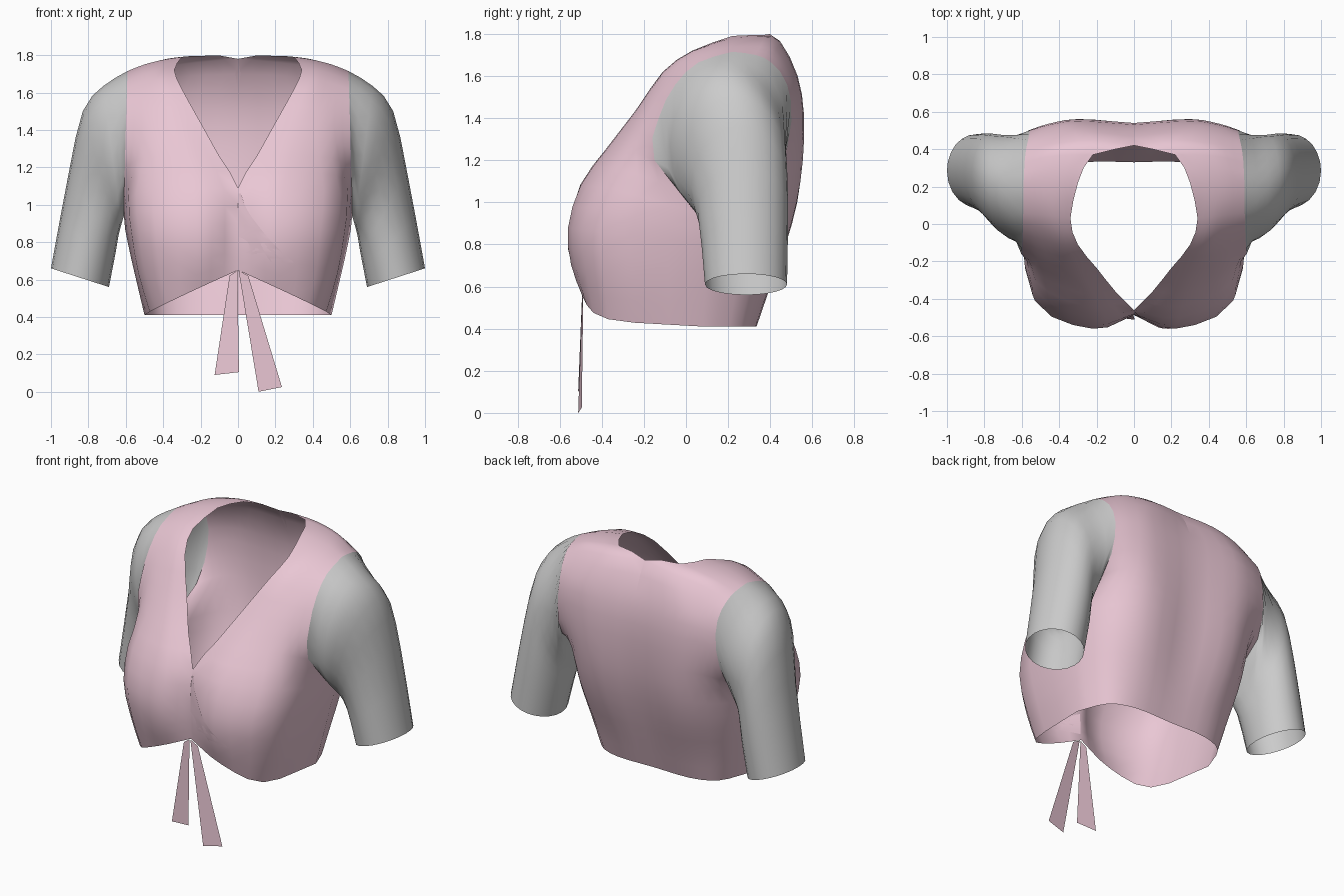
import bpy, bmesh, math
from mathutils import Vector
from mathutils.bvhtree import BVHTree

if "Cube" in bpy.data.objects:
    bpy.data.objects.remove(bpy.data.objects["Cube"])

pink = bpy.data.materials.new("pink_cloth")
pink.diffuse_color = (0.82, 0.57, 0.66, 1)
pink.use_nodes = True
pink.node_tree.nodes["Principled BSDF"].inputs["Base Color"].default_value = pink.diffuse_color


def spline(points, k):
    """Catmull-Rom through the points, k steps per span."""
    p = [Vector(q) for q in points]
    p = [2 * p[0] - p[1]] + p + [2 * p[-1] - p[-2]]
    out = []
    for i in range(1, len(p) - 2):
        a, b, c, d = p[i - 1:i + 3]
        for s in range(k):
            t = s / k
            out.append(0.5 * (2 * b + (c - a) * t + (2 * a - 5 * b + 4 * c - d) * t * t
                              + (3 * b - a - 3 * c + d) * t ** 3))
    return out + [p[-2]]


def loft(rows, ku, kv):
    """Smooth grid through rows of control points."""
    rows = [spline(r, ku) if ku > 1 else r for r in rows]
    cols = [spline(c, kv) for c in zip(*rows)]
    return [list(r) for r in zip(*cols)]


def build(name, grids, outward=None, mat=None, mirror=True):
    bm = bmesh.new()
    for g in grids:
        v = [[bm.verts.new(p) for p in row] for row in g]
        for r0, r1 in zip(v, v[1:]):
            for i in range(len(r0) - 1):
                bm.faces.new((r0[i], r0[i + 1], r1[i + 1], r1[i]))
    bmesh.ops.remove_doubles(bm, verts=bm.verts, dist=0.0005)
    bmesh.ops.recalc_face_normals(bm, faces=bm.faces)
    bm.normal_update()
    if outward and sum(f.normal.dot(f.calc_center_median() - Vector(outward)) for f in bm.faces) < 0:
        bmesh.ops.reverse_faces(bm, faces=bm.faces)
    me = bpy.data.meshes.new(name)
    bm.to_mesh(me)
    bm.free()
    ob = bpy.data.objects.new(name, me)
    bpy.context.collection.objects.link(ob)
    if mat:
        me.materials.append(mat)
    if mirror:
        m = ob.modifiers.new("mirror", 'MIRROR')
        m.use_clip = True
    for f in me.polygons:
        f.use_smooth = True
    return ob


# Bodice: half front, hem to shoulder, each row centre/neck edge to side/armhole edge
under = (.61, .09, .94)
front = [
    [(0, -.48, .65), (.22, -.49, .55), (.44, -.37, .445), (.5, .08, .41)],
    [(0, -.485, .76), (.22, -.545, .70), (.50, -.39, .65), (.545, .09, .6)],
    [(0, -.485, .9), (.22, -.56, .88), (.53, -.41, .86), (.59, .1, .8)],
    [(0, -.46, 1.09), (.24, -.5, 1.08), (.545, -.34, 1.06), under],
    [(.10, -.36, 1.26), (.28, -.37, 1.26), (.5, -.28, 1.25), (.605, -.15, 1.2)],
    [(.20, -.235, 1.44), (.33, -.24, 1.43), (.47, -.205, 1.42), (.6, -.13, 1.4)],
    [(.30, -.11, 1.62), (.39, -.11, 1.61), (.49, -.085, 1.585), (.595, -.05, 1.56)],
    [(.34, .03, 1.72), (.42, .04, 1.72), (.5, .05, 1.70), (.592, .06, 1.665)],
    [(.30, .22, 1.79), (.40, .22, 1.775), (.5, .22, 1.75), (.59, .22, 1.715)]]
# Half back, hem to shoulder
back = [
    [(0, .33, .41), (.26, .33, .41), (.42, .26, .41), front[0][3]],
    [(0, .39, .6), (.27, .395, .6), (.46, .3, .6), front[1][3]],
    [(0, .45, .8), (.3, .47, .8), (.5, .35, .8), front[2][3]],
    [(0, .50, 1.0), (.32, .525, 1.0), (.52, .39, .98), under],
    [(0, .53, 1.2), (.3, .555, 1.2), (.47, .51, 1.2), (.59, .42, 1.15)],
    [(0, .54, 1.42), (.3, .56, 1.42), (.46, .535, 1.42), (.565, .5, 1.38)],
    [(0, .51, 1.6), (.3, .53, 1.6), (.45, .51, 1.58), (.56, .48, 1.56)],
    [(0, .42, 1.78), (.22, .45, 1.76), (.42, .43, 1.73), (.575, .41, 1.66)],
    [(.22, .37, 1.795), (.33, .37, 1.785), (.46, .36, 1.755), (.585, .33, 1.70)],
    front[8]]
K = 2
fg, bg = loft(front, 3, K), loft(back, 3, K)
for i in range(3 * K + 1):          # share the side seam
    bg[i][-1] = fg[i][-1]
bodice = build("bodice", [fg, bg], (0, 0, 1.1), pink)

# Sleeves: armhole loop, then oval rings (inner point, outer point, y centre, y half width)
hole = [r[-1] for r in fg[3 * K:]] + [r[-1] for r in reversed(bg[3 * K:-1])]
nf = len(fg) - 1 - 3 * K
nb = len(hole) - 1 - nf
angles = [math.pi * i / nf for i in range(nf)] + [math.pi * (1 + i / nb) for i in range(nb + 1)]


def oval(inner, outer, yc, yr):
    a, b = Vector((inner[0], yc, inner[1])), Vector((outer[0], yc, outer[1]))
    c, u = (a + b) / 2, (b - a) / 2
    return [c - u * math.cos(t) - Vector((0, yr * math.sin(t), 0)) for t in angles]


rings = [hole,
         oval((.625, .89), (.72, 1.635), .20, .275),
         oval((.64, .83), (.83, 1.5), .235, .245),
         oval((.655, .74), (.905, 1.17), .27, .215),
         oval((.69, .56), (1.0, .66), .285, .195)]
build("sleeves", [loft(rings, 1, 2)], (.76, .24, 1.1))

# Wrap overlap: thin flap laid on the front, its edge running diagonally down
tree = BVHTree.FromPolygons([v.co for v in bodice.data.vertices],
                            [p.vertices[:] for p in bodice.data.polygons])
flap = []
for q in spline([(.015, 0, 1.06), (.05, 0, .97), (.13, 0, .86), (.21, 0, .77), (.3, 0, .69)], 3):
    row = []
    for i in range(6):
        x = .002 + (q.x - .002) * i / 5
        hit = tree.ray_cast(Vector((x, -2, q.z)), Vector((0, 1, 0)))[0]
        row.append(hit + Vector((0, -.006 * i / 5 * min(1, (q.z - .66) / .2), 0)))
    flap.append(row)
build("wrap_overlap", [flap], (0, 2, .9), pink, False)

# Ties: two tapered ribbons hanging from the knot
for side, pts in (("left", [(-.045, -.487, .62), (-.003, -.49, .65), (-.125, -.495, .09), (.005, -.512, .105)]),
                  ("right", [(.003, -.49, .65), (.055, -.487, .62), (.11, -.512, 0), (.235, -.495, .025)])):
    build("tie_" + side, [[pts[:2], pts[2:]]], (0, 2, .4), pink, False)
